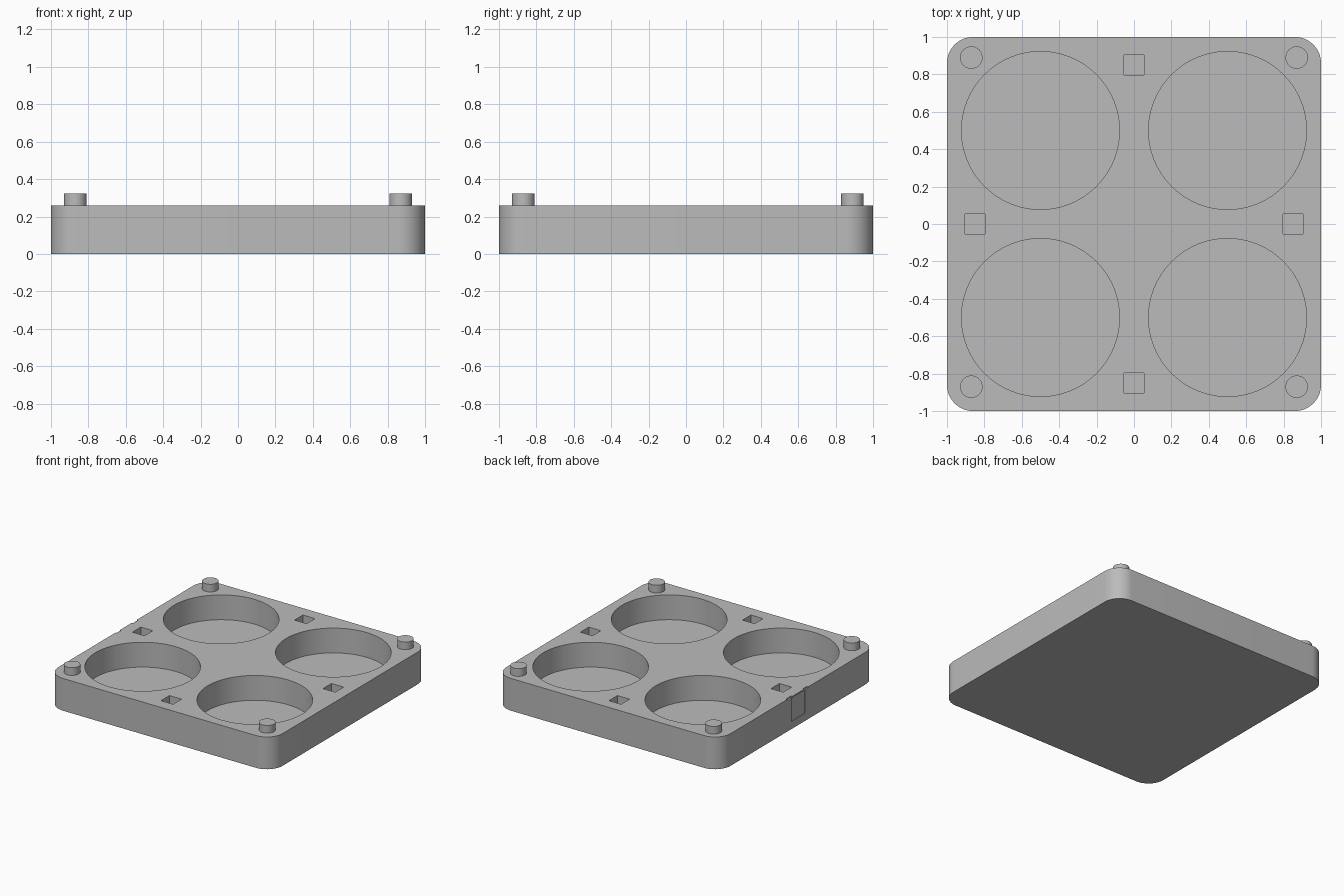
import bpy, bmesh
from mathutils import Matrix, Vector

old = bpy.data.objects.get("Cube")
if old:
    bpy.data.objects.remove(old)

HEIGHT, FLOOR = 0.26, 0.06

grey = bpy.data.materials.new("plain grey")
grey.use_nodes = True
colour = (0.5, 0.5, 0.5, 1)
grey.diffuse_color = colour
grey.node_tree.nodes["Principled BSDF"].inputs["Base Color"].default_value = colour


def finish(name, bm):
    mesh = bpy.data.meshes.new(name)
    bm.to_mesh(mesh)
    bm.free()
    mesh.materials.append(grey)
    obj = bpy.data.objects.new(name, mesh)
    bpy.context.collection.objects.link(obj)
    return obj


def add_box(bm, low, high):
    low, high = Vector(low), Vector(high)
    place = Matrix.Translation((low + high) / 2) @ Matrix.Diagonal((high - low).to_4d())
    return bmesh.ops.create_cube(bm, size=1, matrix=place)["verts"]


def add_cylinder(bm, x, y, radius, low, high, sides):
    bmesh.ops.create_cone(bm, cap_ends=True, segments=sides, radius1=radius, radius2=radius,
                          depth=high - low, matrix=Matrix.Translation((x, y, (low + high) / 2)))


def carve(target, cutter):
    cutter.hide_render = True
    mod = target.modifiers.new("carve", "BOOLEAN")
    mod.operation, mod.solver, mod.object = "DIFFERENCE", "EXACT", cutter
    bpy.context.view_layer.objects.active = target
    bpy.ops.object.modifier_apply(modifier=mod.name)
    bpy.data.objects.remove(cutter)


def smooth(obj):
    bpy.ops.object.select_all(action="DESELECT")
    obj.select_set(True)
    bpy.context.view_layer.objects.active = obj
    bpy.ops.object.shade_smooth_by_angle()


# Tray block with rounded upright corners
bm = bmesh.new()
add_box(bm, (-1, -1, 0), (1, 1, HEIGHT))
upright = [e for e in bm.edges if abs(e.verts[0].co.z - e.verts[1].co.z) > 0.1]
bmesh.ops.bevel(bm, geom=upright, offset=0.14, segments=12, profile=0.5, affect="EDGES")
tray = finish("tray", bm)

# Four round pockets and four square sockets
bm = bmesh.new()
for x in (-0.5, 0.5):
    for y in (-0.5, 0.5):
        add_cylinder(bm, x, y, 0.422, FLOOR, 0.4, 96)
for x, y in ((0.85, 0), (-0.85, 0), (0, 0.85), (0, -0.85)):
    add_box(bm, (x - 0.054, y - 0.054, FLOOR), (x + 0.054, y + 0.054, 0.4))
carve(tray, finish("pocket_cutter", bm))

# Shallow tab outline and two small rim nicks on the right side
bm = bmesh.new()
add_box(bm, (-1.1, -0.09, FLOOR), (-0.994, 0.085, 0.25))
for low, high in ((-0.13, -0.075), (0.075, 0.14)):
    add_box(bm, (-1.1, low, 0.252), (-0.988, high, 0.4))
carve(tray, finish("latch_cutter", bm))
smooth(tray)

# Corner pegs
for side, x in (("right", -0.87), ("left", 0.87)):
    for end, y in (("front", -0.87), ("back", 0.89)):
        bm = bmesh.new()
        add_cylinder(bm, x, y, 0.06, HEIGHT - 0.01, 0.322, 40)
        smooth(finish(f"{end}_{side}_peg", bm))
